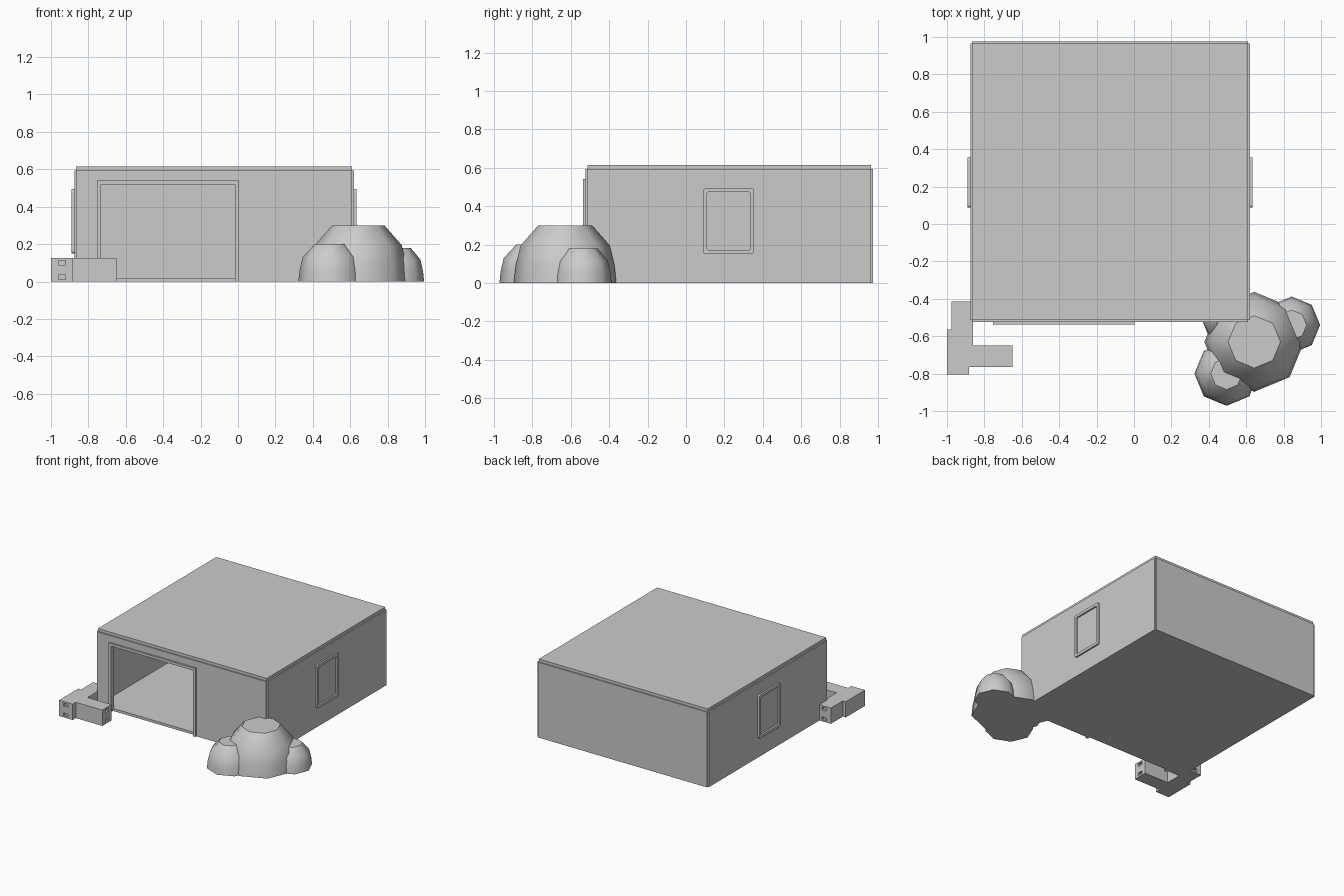
import bpy, bmesh, math
from mathutils import Vector

if "Cube" in bpy.data.objects:
    bpy.data.objects.remove(bpy.data.objects["Cube"])


def finish(name, bm):
    bmesh.ops.recalc_face_normals(bm, faces=bm.faces)
    me = bpy.data.meshes.new(name)
    bm.to_mesh(me)
    bm.free()
    ob = bpy.data.objects.new(name, me)
    bpy.context.collection.objects.link(ob)
    return ob


def box(name, x0, x1, y0, y1, z0, z1):
    bm = bmesh.new()
    bmesh.ops.create_cube(bm, size=1)
    for v in bm.verts:
        v.co = Vector((x1 if v.co.x > 0 else x0,
                       y1 if v.co.y > 0 else y0,
                       z1 if v.co.z > 0 else z0))
    return finish(name, bm)


def front_prism(name, pts, y0, y1):
    """Extrude an x-z outline along y."""
    bm = bmesh.new()
    f = bm.faces.new([bm.verts.new((x, y0, z)) for x, z in pts])
    r = bmesh.ops.extrude_face_region(bm, geom=[f])
    new = [v for v in r["geom"] if isinstance(v, bmesh.types.BMVert)]
    bmesh.ops.translate(bm, verts=new, vec=(0, y1 - y0, 0))
    return finish(name, bm)


def arch(x0, x1, z1, a0, a1, b1, z0=0.0):
    """Inverted-U outline: outer x0..x1 up to z1, opening a0..a1 up to b1."""
    return [(x0, z0), (x0, z1), (x1, z1), (x1, z0),
            (a1, z0), (a1, b1), (a0, b1), (a0, z0)]


def rounded(cy, cz, hw, hh, r, n=3):
    pts = []
    for k, (sy, sz) in enumerate([(1, 1), (-1, 1), (-1, -1), (1, -1)]):
        for i in range(n + 1):
            a = math.pi / 2 * (k + i / n)
            pts.append((cy + sy * (hw - r) + r * math.cos(a),
                        cz + sz * (hh - r) + r * math.sin(a)))
    return pts


def window_frame(name, x_in, x_out):
    cy, cz = 0.222, 0.323
    outer = rounded(cy, cz, 0.133, 0.172, 0.016)
    inner = rounded(cy, cz, 0.112, 0.150, 0.006)
    bm = bmesh.new()
    loops = [[bm.verts.new((x, y, z)) for y, z in pts]
             for x, pts in ((x_in, outer), (x_out, outer), (x_out, inner), (x_in, inner))]
    n = len(outer)
    for k in range(4):
        a, b = loops[k], loops[(k + 1) % 4]
        for i in range(n):
            j = (i + 1) % n
            bm.faces.new((a[i], a[j], b[j], b[i]))
    return finish(name, bm)


def bush(name, cx, cy, r, h, r_top):
    """Eight-sided dome with a flat top."""
    profile = [(r, 0), (r * 0.965, h * 0.3), (r * 0.87, h * 0.65), (r_top, h)]
    bm = bmesh.new()
    rings = [[bm.verts.new((cx + rr * math.cos(i * math.pi / 4),
                            cy + rr * math.sin(i * math.pi / 4), z)) for i in range(8)]
             for rr, z in profile]
    for a, b in zip(rings, rings[1:]):
        for i in range(8):
            j = (i + 1) % 8
            bm.faces.new((a[i], a[j], b[j], b[i])).smooth = True
    bm.faces.new(rings[0])
    bm.faces.new(rings[-1])
    for ring in (rings[0], rings[-1]):
        for i in range(8):
            bm.edges.get((ring[i], ring[(i + 1) % 8])).smooth = False
    return finish(name, bm)


def block(name, x0, x1, y0, y1):
    """Low block with two small sockets sunk into each end."""
    h, d = 0.125, 0.02
    ob = box(name, x0, x1, y0, y1, 0, h)
    along_x = (x1 - x0) > (y1 - y0)
    cx, cy = (x0 + x1) / 2, (y0 + y1) / 2
    for z0, z1 in ((0.012, 0.036), (0.089, 0.113)):
        for end in (0, 1):
            if along_x:
                e = x1 if end else x0
                cut = box("socket_cutter", e - d, e + d, cy - 0.02, cy + 0.02, z0, z1)
            else:
                e = y1 if end else y0
                cut = box("socket_cutter", cx - 0.02, cx + 0.02, e - d, e + d, z0, z1)
            cut.hide_render = True
            m = ob.modifiers.new("socket", 'BOOLEAN')
            m.operation = 'DIFFERENCE'
            m.solver = 'EXACT'
            m.object = cut
            bpy.context.view_layer.objects.active = ob
            bpy.ops.object.modifier_apply(modifier=m.name)
            bpy.data.objects.remove(cut)
    return ob


# House shell: core size, with wall panels standing slightly proud of it
X0, X1, Y0, Y1 = -0.865, 0.61, -0.513, 0.965
P, T, WALL = 0.01, 0.012, 0.594
box("floor", X0, X1, Y0, Y1, 0, 0.02)
box("roof", X0, X1, Y0, Y1, WALL, 0.616)
box("left_wall", X0 - P, X0 + T, Y0, Y1, 0, WALL)
box("right_wall", X1 - T, X1 + P, Y0, Y1, 0, WALL)
box("back_wall", X0, X1, Y1 - T, Y1 + P, 0, WALL)
front_prism("front_wall", arch(X0, X1, WALL, -0.735, -0.015, 0.522), Y0 - P, Y0 + T)

# Doorway trim
front_prism("door_frame", arch(-0.755, 0.003, 0.541, -0.733, -0.017, 0.52), -0.537, Y0)

# Window trims on both side walls
window_frame("right_window_frame", X1, 0.633)
window_frame("left_window_frame", X0, -0.89)

# Bush cluster at the front right corner
bush("large_bush", 0.643, -0.63, 0.267, 0.30, 0.14)
bush("front_bush", 0.495, -0.80, 0.172, 0.20, 0.085)
bush("right_bush", 0.843, -0.54, 0.152, 0.18, 0.08)
bush("rear_bush", 0.51, -0.50, 0.152, 0.18, 0.08)

# Low blocks beside the doorway
block("front_block", -1.0, -0.882, -0.805, -0.565)
block("right_block", -0.885, -0.65, -0.765, -0.65)
block("rear_block", -0.975, -0.86, -0.652, -0.415)
